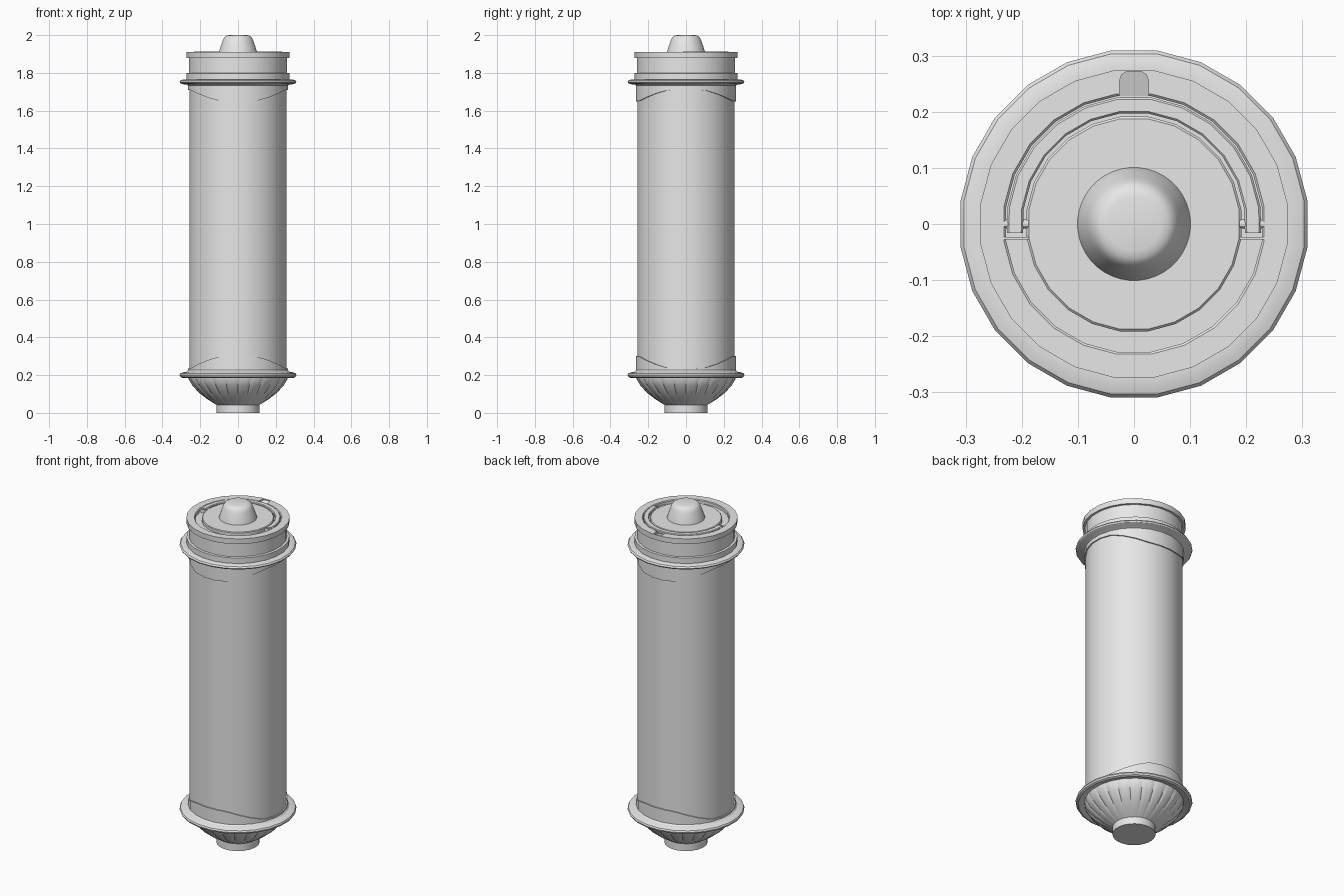
import bpy, bmesh
from math import sin, cos, pi

if "Cube" in bpy.data.objects:
    bpy.data.objects.remove(bpy.data.objects["Cube"])

SEG = 24
grey = bpy.data.materials.new("light grey")
grey.use_nodes = True
grey.diffuse_color = (0.8, 0.8, 0.8, 1)
grey.node_tree.nodes["Principled BSDF"].inputs["Base Color"].default_value = (0.8, 0.8, 0.8, 1)
parts = []


def loft(name, rings, part=True):
    """Skin a list of equal closed rings and cap both ends."""
    bm = bmesh.new()
    rows = [[bm.verts.new(p) for p in ring] for ring in rings]
    n = len(rows[0])
    for a, b in zip(rows, rows[1:]):
        for i in range(n):
            j = (i + 1) % n
            bm.faces.new((a[i], a[j], b[j], b[i]))
    bm.faces.new(rows[0][::-1])
    bm.faces.new(rows[-1])
    bmesh.ops.recalc_face_normals(bm, faces=bm.faces)
    mesh = bpy.data.meshes.new(name)
    bm.to_mesh(mesh)
    bm.free()
    mesh.materials.append(grey)
    ob = bpy.data.objects.new(name, mesh)
    bpy.context.collection.objects.link(ob)
    if part:
        parts.append(ob)
    return ob


def circle(r, z, n=SEG):
    """Ring of radius r; z may be a function of the angle."""
    angles = [(i + 0.5) * 2 * pi / n for i in range(n)]
    return [(r * cos(a), r * sin(a), z(a) if callable(z) else z) for a in angles]


def lathe(name, profile, n=SEG):
    return loft(name, [circle(r, z, n) for r, z in profile])


def box(name, centre, size):
    x, y, z = centre
    sx, sy, sz = (s / 2 for s in size)
    corners = [(-1, -1), (1, -1), (1, 1), (-1, 1)]
    return loft(name, [[(x + i * sx, y + j * sy, z + k * sz) for i, j in corners] for k in (-1, 1)])


def wave(base, amount):
    """Edge height that dips or rises at front and back."""
    return lambda a: base - amount * max(-1, min(1, 1.25 * cos(2 * a)))


# Tube and its wavy collars
lathe("body_tube", [(0.26, 0.2), (0.26, 1.75)])
low, high = wave(0.268, 0.033), wave(1.68, -0.031)
lathe("lower_collar", [(0.267, 0.2), (0.267, low), (0.255, low)])
lathe("upper_collar", [(0.255, high), (0.267, high), (0.267, 1.75)])

# Flanges, neck and foot
lathe("lower_flange", [(0.255, 0.2), (0.272, 0.19), (0.298, 0.186), (0.308, 0.191), (0.312, 0.2),
                       (0.308, 0.209), (0.297, 0.214), (0.275, 0.218), (0.265, 0.228)])
lathe("upper_flange", [(0.262, 1.73), (0.272, 1.737), (0.298, 1.741), (0.308, 1.746), (0.312, 1.753),
                       (0.306, 1.761), (0.292, 1.765), (0.277, 1.766)])
lathe("neck_ring", [(0.275, 1.75), (0.275, 1.798), (0.262, 1.8)])
lathe("neck", [(0.262, 1.78), (0.262, 1.89)])
lathe("foot", [(0.115, 0), (0.115, 0.05)])


# Bowl with narrow radial grooves
def fluted(r, z, depth):
    n = SEG * 6
    ring = []
    for i in range(n):
        a = i * 2 * pi / n
        rr = r - (depth if i % 6 == 0 else 0)
        ring.append((rr * cos(a), rr * sin(a), z))
    return ring


loft("fluted_bowl", [fluted(0.11, 0.04, 0), fluted(0.12, 0.046, 0.001), fluted(0.165, 0.074, 0.005),
                     fluted(0.208, 0.108, 0.006), fluted(0.242, 0.145, 0.006),
                     fluted(0.262, 0.178, 0.005), fluted(0.264, 0.2, 0)])

# Lid with a ring groove in its top
TOP = 1.911
lid = lathe("lid", [(0.255, 1.88), (0.275, 1.88), (0.276, TOP), (0.234, TOP), (0.23, TOP - 0.004),
                    (0.23, TOP - 0.02), (0.193, TOP - 0.02), (0.193, TOP - 0.004), (0.189, TOP)])

# Finger notch, a sloping scoop behind the groove
outline = [(-0.026, 0.215), (0.026, 0.215), (0.026, 0.255), (0.022, 0.266), (0.013, 0.272),
           (-0.013, 0.272), (-0.022, 0.266), (-0.026, 0.255)]
cutter = loft("notch_cutter", [[(x, y, 1.892 + 0.3 * (y - 0.23)) for x, y in outline],
                               [(x, y, 1.95) for x, y in outline]], part=False)
cutter.hide_render = True
cutter.hide_set(True)
cutter.display_type = 'WIRE'
cut = lid.modifiers.new("notch", 'BOOLEAN')
cut.operation = 'DIFFERENCE'
cut.solver = 'EXACT'
cut.object = cutter

# Half-round handle lying in the back of the groove
section = [(-0.0145, -0.006), (-0.011, -0.009), (0.011, -0.009), (0.0145, -0.006),
           (0.0145, 0.005), (0.011, 0.009), (-0.011, 0.009), (-0.0145, 0.005)]
stations = [(0.212, -0.016, 1, 0)]
for k in range(12):
    a = (k + 0.5) * pi / 12
    stations.append((0.213 * cos(a), 0.213 * sin(a), cos(a), sin(a)))
stations.append((-0.212, -0.016, -1, 0))
loft("handle", [[(x + u * d, y + v * d, 1.905 + h) for d, h in section] for x, y, u, v in stations])

# Hinge pins and the walls that close the groove ahead of them
for side, x in (("left", 0.21), ("right", -0.21)):
    pin = [(cos(i * pi / 6) * 0.008, sin(i * pi / 6) * 0.008) for i in range(12)]
    loft(side + "_hinge_pin", [[(x + e, y, 1.904 + z) for y, z in pin] for e in (-0.022, 0.022)])
    box(side + "_groove_wall", (x, -0.0255, TOP - 0.0105), (0.044, 0.004, 0.02))

# Rounded knob
lathe("knob", [(0.102, 1.905), (0.1, 1.915), (0.092, 1.94), (0.083, 1.966), (0.077, 1.981),
               (0.07, 1.991), (0.061, 1.997), (0.048, 2.0)], 40)

# Smooth shading with sharp edges kept
bpy.ops.object.select_all(action='DESELECT')
for ob in parts:
    ob.select_set(True)
bpy.context.view_layer.objects.active = lid
bpy.ops.object.shade_smooth_by_angle(angle=pi / 6)
